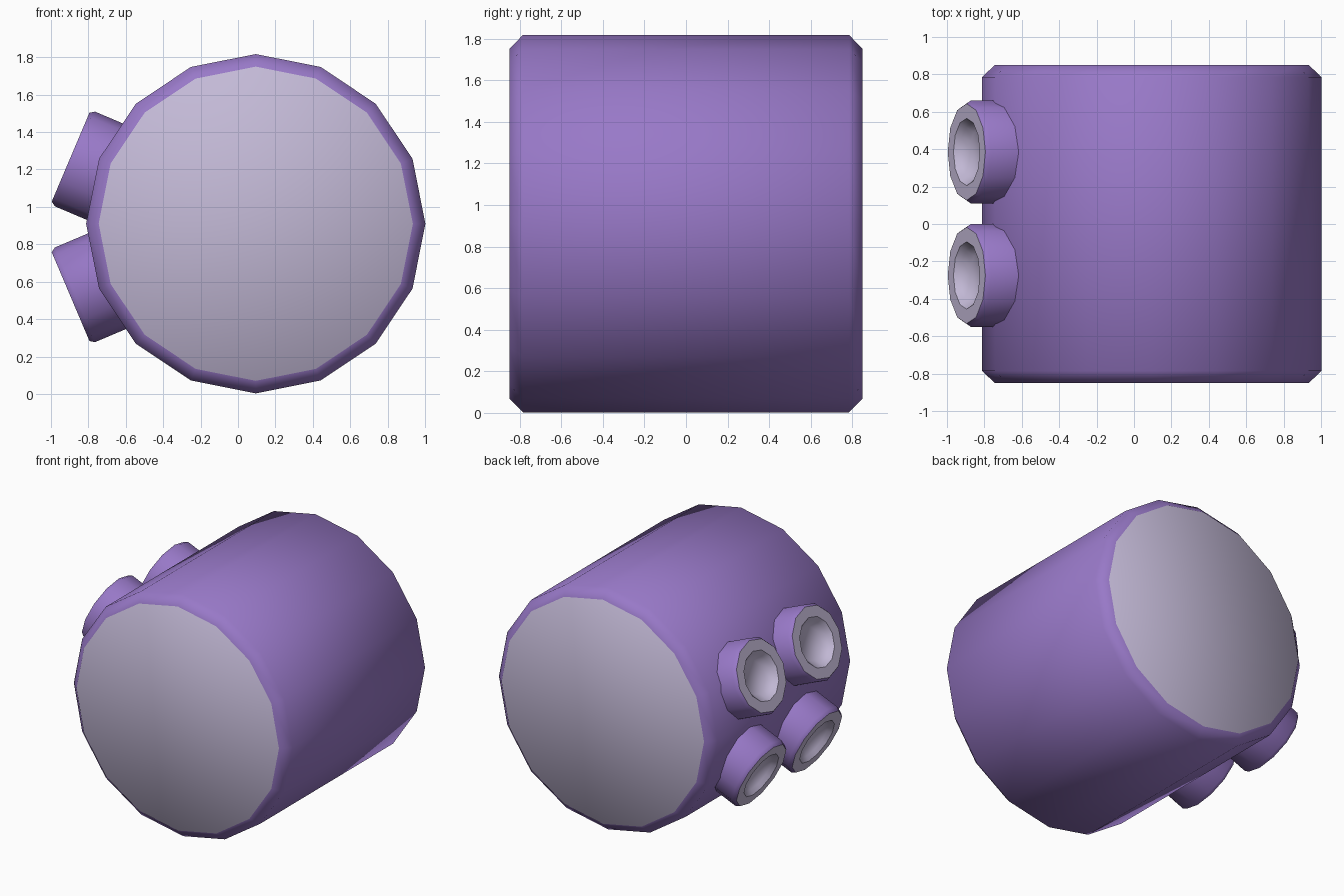
import bpy, bmesh, math
from mathutils import Matrix, Vector

if "Cube" in bpy.data.objects:
    bpy.data.objects.remove(bpy.data.objects["Cube"])


def material(name, rgb):
    m = bpy.data.materials.new(name)
    m.diffuse_color = (*rgb, 1.0)
    m.use_nodes = True
    m.node_tree.nodes["Principled BSDF"].inputs["Base Color"].default_value = m.diffuse_color
    return m


PURPLE = material("purple", (0.315, 0.19, 0.575))
PALE = material("pale lilac", (0.55, 0.49, 0.68))


def lathe(name, profile, sides, matrix, phase=0.0, pale_from=None, pale_ends=False):
    """Revolve (radius, height) points around local z, capping both ends."""
    bm = bmesh.new()
    rings = []
    for r, h in profile:
        rings.append([bm.verts.new((r * math.cos(phase + 2 * math.pi * i / sides),
                                    r * math.sin(phase + 2 * math.pi * i / sides), h))
                      for i in range(sides)])
    for k in range(len(rings) - 1):
        a, b = rings[k], rings[k + 1]
        for i in range(sides):
            j = (i + 1) % sides
            f = bm.faces.new((a[i], a[j], b[j], b[i]))
            if pale_from is not None and k >= pale_from:
                f.material_index = 1
    bottom = bm.faces.new(rings[0][::-1])
    top = bm.faces.new(rings[-1])
    top.material_index = 1
    bottom.material_index = 1 if pale_ends else 0
    bm.transform(matrix)
    bm.normal_update()
    mesh = bpy.data.meshes.new(name)
    bm.to_mesh(mesh)
    bm.free()
    mesh.materials.append(PURPLE)
    mesh.materials.append(PALE)
    ob = bpy.data.objects.new(name, mesh)
    bpy.context.collection.objects.link(ob)
    bpy.ops.object.select_all(action='DESELECT')
    ob.select_set(True)
    bpy.context.view_layer.objects.active = ob
    bpy.ops.object.shade_smooth_by_angle(angle=math.radians(50))
    return ob


# Main drum lying along y, with chamfered rims and pale ends
to_y = Matrix.Translation((0.095, 0, 0.91)) @ Matrix.Rotation(math.pi / 2, 4, 'X')
lathe("drum", [(0.84, -0.85), (0.907, -0.785), (0.907, 0.785), (0.84, 0.85)],
      16, to_y, pale_ends=True)

# Four round ports on the left side, tilted up and down, with dished ends
port = [(0.275, -0.3), (0.275, -0.025), (0.258, 0.0), (0.18, 0.0),
        (0.155, -0.03), (0.12, -0.07)]
tilt = math.radians(23)
for label, s in (("upper", 1), ("lower", -1)):
    axis = Vector((-math.cos(tilt), 0, s * math.sin(tilt)))
    side = Vector((0, 1, 0))
    up = axis.cross(side)
    rot = Matrix((side, up, axis)).transposed()
    if rot.determinant() < 0:
        rot = Matrix((side, -up, axis)).transposed()
    for place, y in (("back", 0.385), ("front", -0.275)):
        pos = Matrix.Translation((-0.895, y, 0.893 + s * 0.373))
        lathe(f"{label}_{place}_port", port, 12, pos @ rot.to_4x4(), pale_from=2)
